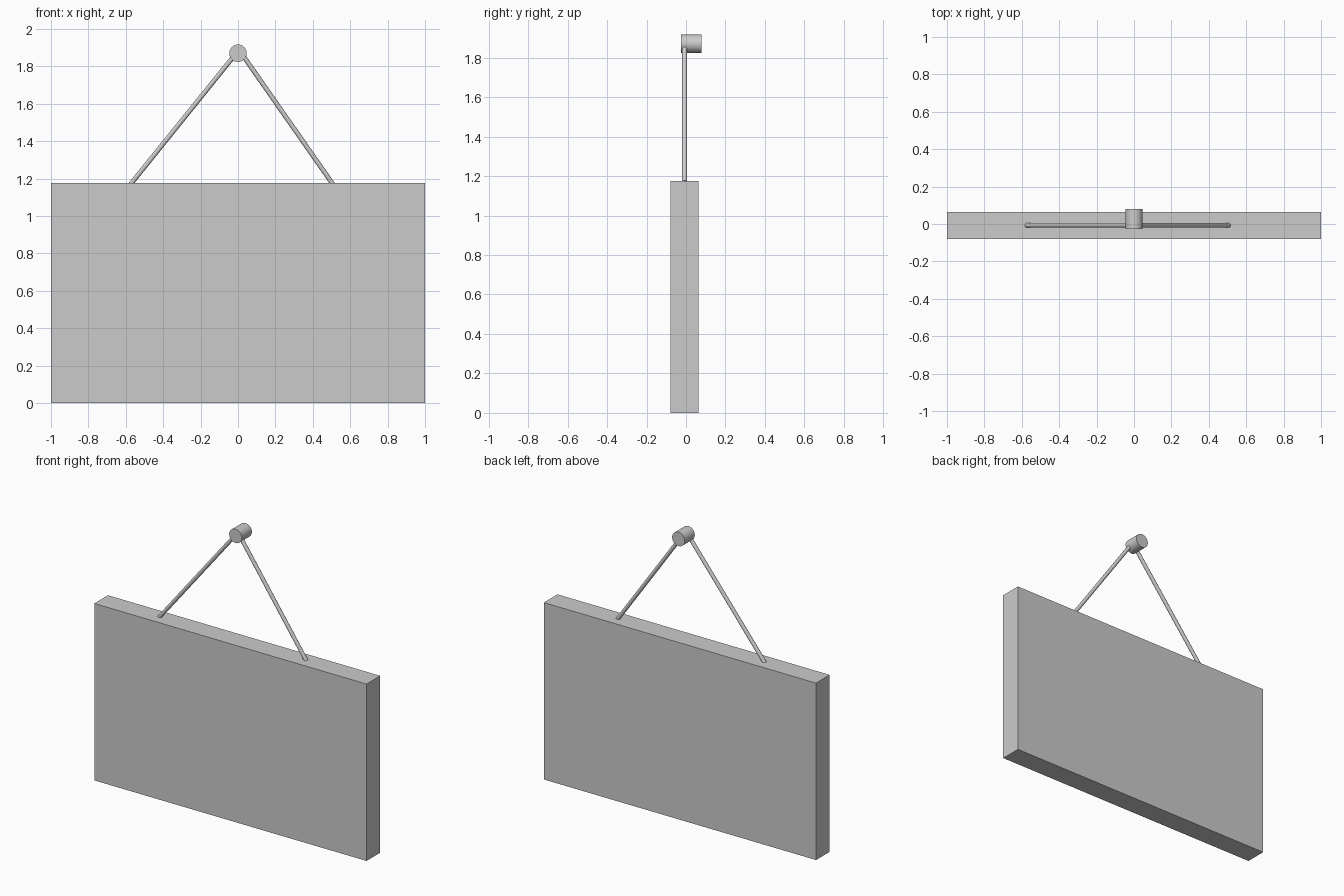
import bpy, math
from mathutils import Vector

if "Cube" in bpy.data.objects:
    bpy.data.objects.remove(bpy.data.objects["Cube"])


def rod(name, start, end, radius, sides):
    """Smooth-sided capped cylinder between two points."""
    a, b = Vector(start), Vector(end)
    d = b - a
    bpy.ops.mesh.primitive_cylinder_add(
        vertices=sides, radius=radius, depth=d.length, location=(a + b) / 2,
        rotation=d.to_track_quat('Z', 'Y').to_euler())
    ob = bpy.context.object
    ob.name = name
    bpy.ops.object.shade_smooth_by_angle(angle=math.radians(35))
    return ob


# Sign board
bpy.ops.mesh.primitive_cube_add(size=1, location=(0, -0.008, 0.5875))
board = bpy.context.object
board.name = "board"
board.scale = (2.0, 0.143, 1.175)

# Wall peg
rod("peg", (0, -0.026, 1.87), (0, 0.079, 1.87), 0.0465, 32)

# Hanging cords, from inside the board up into the peg
cords = {"left_cord": ((-0.574, -0.007, 1.17), (-0.02, -0.007, 1.857)),
         "right_cord": ((0.507, -0.007, 1.17), (0.025, -0.007, 1.86))}
for name, (low, high) in cords.items():
    rod(name, low, high, 0.0125, 16)
